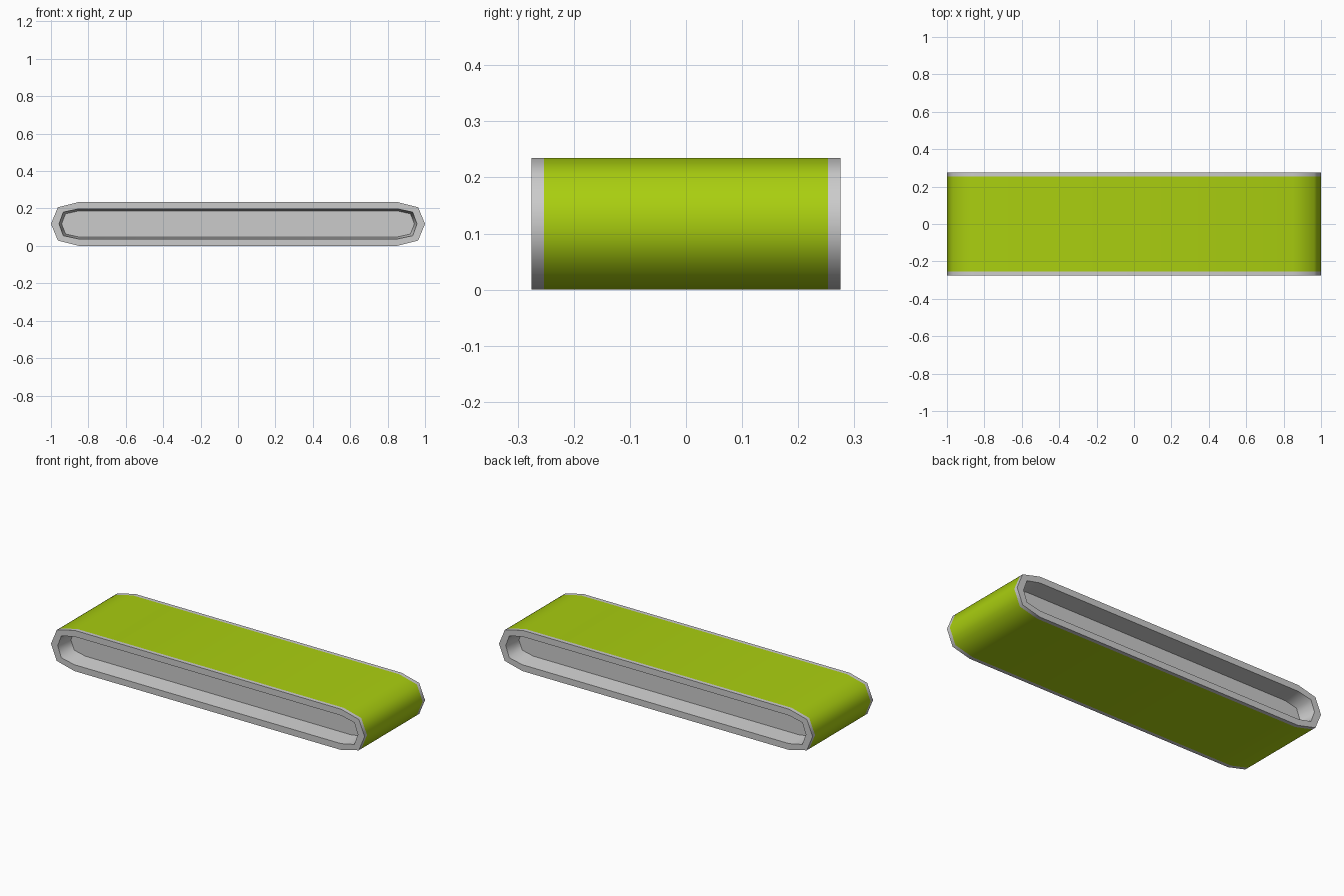
import bpy, bmesh, math

if "Cube" in bpy.data.objects:
    bpy.data.objects.remove(bpy.data.objects["Cube"])

MID = 0.1175  # height of the centre line


def loop(quarter):
    """Full ten-sided outline from tip, corner and shoulder (x, height above centre)."""
    tip, corner, shoulder = quarter
    right = [(shoulder[0], -shoulder[1]), (corner[0], -corner[1]), tip, corner, shoulder]
    return right + [(-x, z) for x, z in reversed(right)]


def build(name, sections, cap=False, material=None):
    """Bridge successive (outline, y) sections, optionally closing the last one."""
    bm = bmesh.new()
    rings = [[bm.verts.new((x, y, MID + z)) for x, z in loop(q)] for q, y in sections]
    for a, b in zip(rings, rings[1:]):
        n = len(a)
        for i in range(n):
            j = (i + 1) % n
            bm.faces.new((a[i], a[j], b[j], b[i]))
    if cap:
        bm.faces.new(rings[-1])
    # orient so that the first band faces away from the centre
    bm.normal_update()
    bm.faces.ensure_lookup_table()
    f = bm.faces[0]
    c = f.calc_center_median()
    if f.normal.z * (c.z - MID) + f.normal.x * c.x < 0:
        bmesh.ops.reverse_faces(bm, faces=bm.faces[:])
    mesh = bpy.data.meshes.new(name)
    bm.to_mesh(mesh)
    bm.free()
    obj = bpy.data.objects.new(name, mesh)
    bpy.context.collection.objects.link(obj)
    if material:
        mesh.materials.append(material)
    bpy.ops.object.select_all(action='DESELECT')
    obj.select_set(True)
    bpy.context.view_layer.objects.active = obj
    bpy.ops.object.shade_smooth_by_angle(angle=math.radians(60))
    return obj


# outlines: outer surface, recess opening, recess floor
outer = [(1.0, 0), (0.963, 0.089), (0.85, 0.1175)]
opening = [(0.957, 0), (0.934, 0.063), (0.85, 0.081)]
floor = [(0.943, 0), (0.922, 0.054), (0.85, 0.070)]

green = bpy.data.materials.new("belt_green")
green.diffuse_color = (0.40, 0.62, 0.005, 1)
green.use_nodes = True
green.node_tree.nodes["Principled BSDF"].inputs["Base Color"].default_value = green.diffuse_color

# green belt around the middle
build("belt", [(outer, -0.253), (outer, 0.253)], material=green)

# grey side frames with recessed panels
for side, s in (("front", -1), ("back", 1)):
    build(side + "_frame",
          [(outer, s * 0.253), (outer, s * 0.275), (opening, s * 0.275), (floor, s * 0.175)],
          cap=True)
